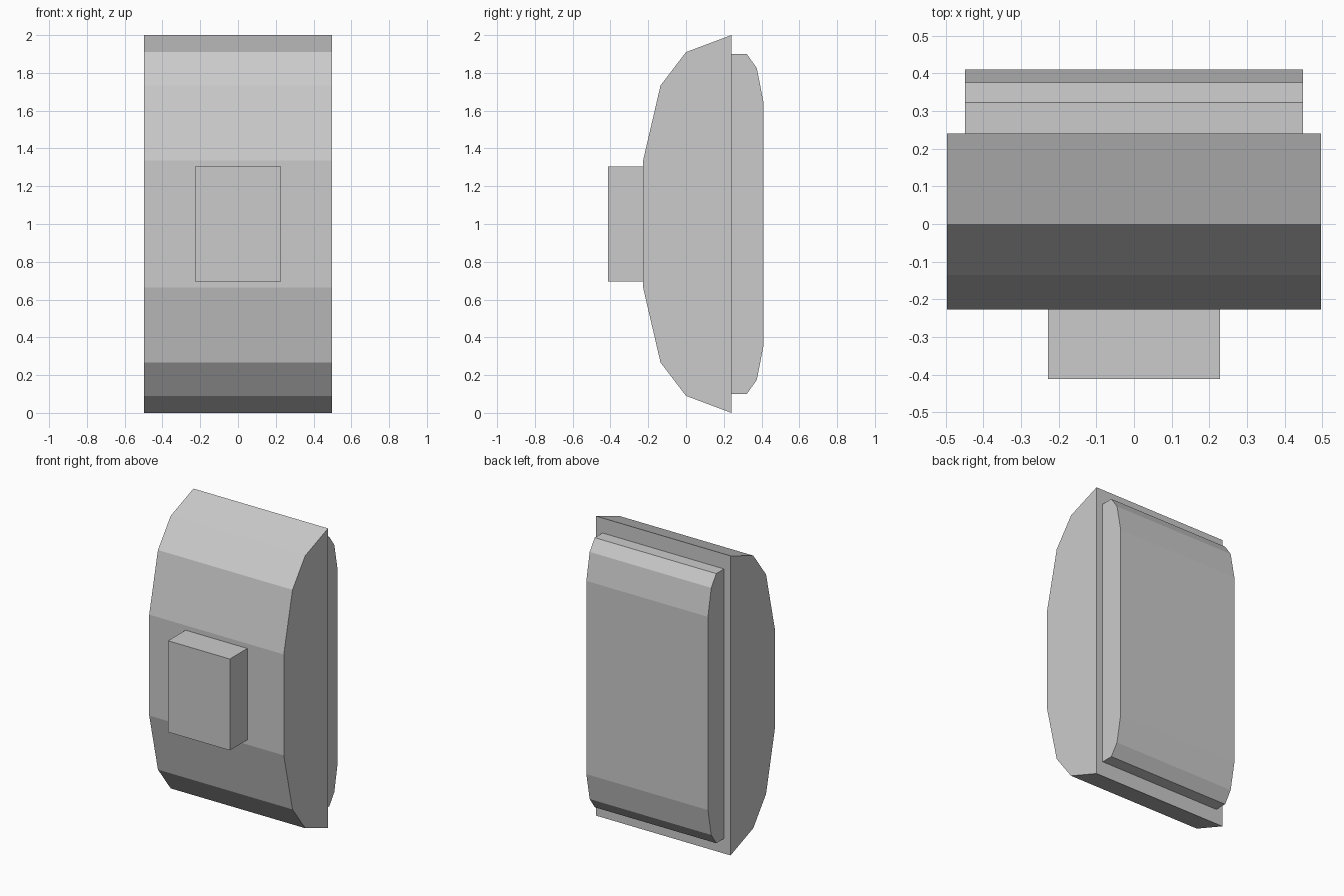
import bpy
import bmesh

if "Cube" in bpy.data.objects:
    bpy.data.objects.remove(bpy.data.objects["Cube"])


def extrude_profile(name, half_profile, half_width):
    """Mirror a (y, z) half profile about z = 1 and extrude it along x."""
    profile = half_profile + [(y, 2 - z) for y, z in reversed(half_profile)]
    bm = bmesh.new()
    face = bm.faces.new([bm.verts.new((-half_width, y, z)) for y, z in profile])
    result = bmesh.ops.extrude_face_region(bm, geom=[face])
    moved = [v for v in result["geom"] if isinstance(v, bmesh.types.BMVert)]
    bmesh.ops.translate(bm, verts=moved, vec=(2 * half_width, 0, 0))
    bmesh.ops.recalc_face_normals(bm, faces=bm.faces)
    mesh = bpy.data.meshes.new(name)
    bm.to_mesh(mesh)
    bm.free()
    obj = bpy.data.objects.new(name, mesh)
    bpy.context.collection.objects.link(obj)
    return obj


# Main body, faceted towards the front
extrude_profile("body", [(0.24, 0), (0, 0.09), (-0.135, 0.267), (-0.227, 0.663)], 0.497)

# Inset panel with rounded-off ends on the back
extrude_profile("back_panel", [(0.24, 0.10), (0.322, 0.10), (0.375, 0.175), (0.41, 0.355)], 0.449)

# Rectangular block on the front
extrude_profile("front_block", [(-0.227, 0.695), (-0.412, 0.695)], 0.228)
